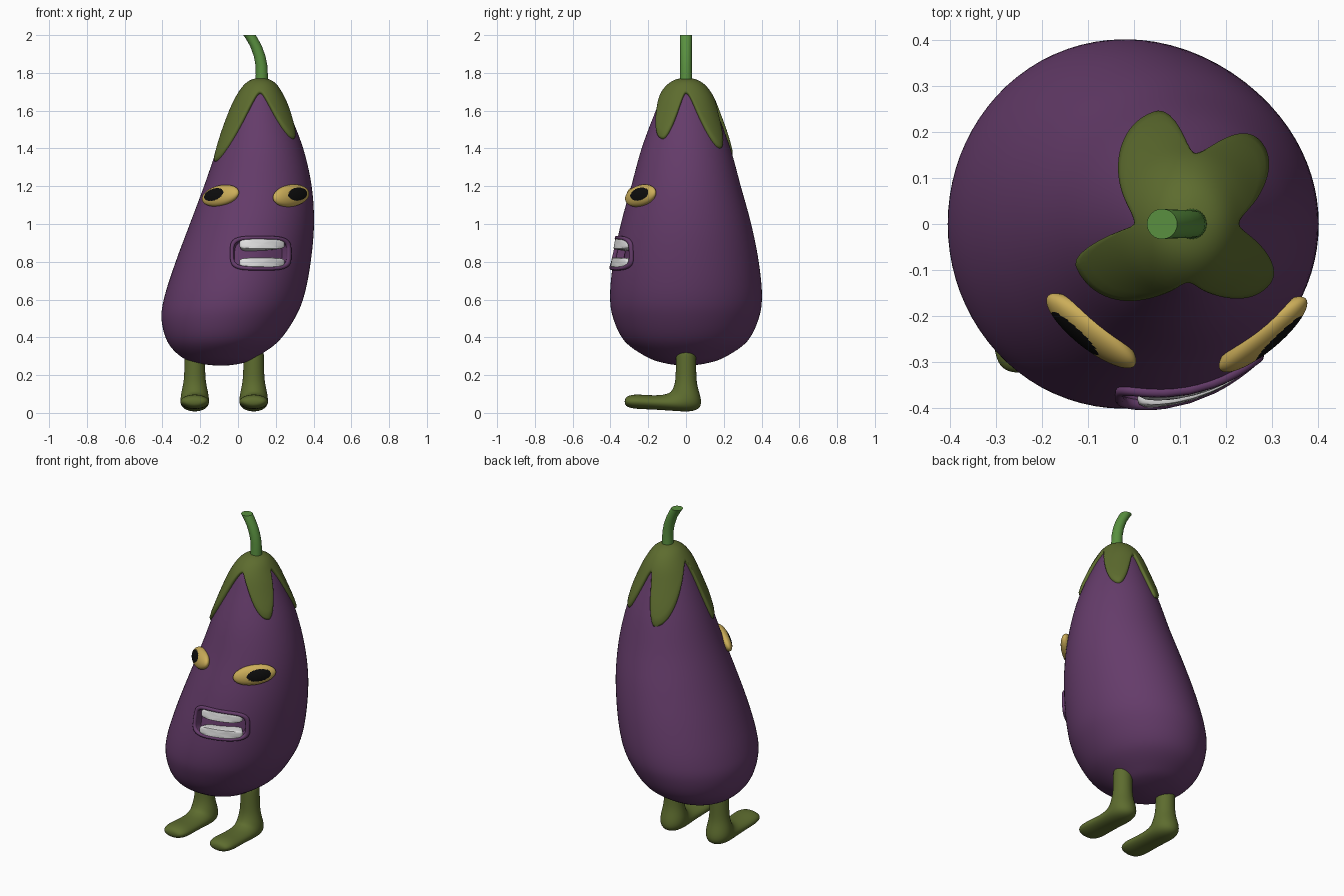
import bpy, bmesh
from math import sin, cos, pi, acos, radians
from mathutils import Vector, Matrix

cube = bpy.data.objects.get("Cube")
if cube:
    bpy.data.objects.remove(cube)


def material(name, rgb):
    m = bpy.data.materials.new(name)
    m.use_nodes = True
    m.diffuse_color = (*rgb, 1)
    bsdf = next(n for n in m.node_tree.nodes if n.type == 'BSDF_PRINCIPLED')
    bsdf.inputs["Base Color"].default_value = (*rgb, 1)
    bsdf.inputs["Roughness"].default_value = 0.6
    return m


PURPLE = material("aubergine purple", (0.13, 0.045, 0.145))
OLIVE = material("olive green", (0.11, 0.15, 0.028))
GREEN = material("stem green", (0.10, 0.28, 0.05))
YELLOW = material("eye yellow", (0.60, 0.42, 0.10))
BLACK = material("pupil black", (0.004, 0.004, 0.004))
WHITE = material("tooth white", (0.75, 0.75, 0.75))


def finish(name, bm, *mats):
    bmesh.ops.recalc_face_normals(bm, faces=bm.faces)
    mesh = bpy.data.meshes.new(name)
    bm.to_mesh(mesh)
    bm.free()
    for m in mats:
        mesh.materials.append(m)
    ob = bpy.data.objects.new(name, mesh)
    bpy.context.collection.objects.link(ob)
    return ob


def smooth(ob, angle=40):
    bpy.ops.object.select_all(action='DESELECT')
    ob.select_set(True)
    bpy.context.view_layer.objects.active = ob
    bpy.ops.object.shade_smooth_by_angle(angle=radians(angle))
    return ob


def loft(name, rings, mat, first=True, last=True, closed=False):
    """Skin a list of rings with equal point counts."""
    bm = bmesh.new()
    rows = [[bm.verts.new(p) for p in r] for r in rings]
    pairs = list(zip(rows, rows[1:])) + ([(rows[-1], rows[0])] if closed else [])
    for a, b in pairs:
        for i in range(len(a)):
            j = (i + 1) % len(a)
            bm.faces.new((a[i], a[j], b[j], b[i]))
    if first and not closed:
        bm.faces.new(rows[0])
    if last and not closed:
        bm.faces.new(rows[-1])
    return finish(name, bm, mat)


# Body profile: height, left edge, right edge, half depth
PROFILE = [
    (.25, -.09, -.09, 0), (.265, -.22, .03, .12), (.30, -.305, .105, .215),
    (.38, -.375, .215, .325), (.50, -.405, .30, .385), (.62, -.388, .35, .402),
    (.80, -.33, .385, .385), (1.0, -.255, .402, .345), (1.2, -.18, .39, .29),
    (1.4, -.11, .345, .235), (1.58, -.04, .275, .168), (1.68, .01, .225, .125),
    (1.74, .06, .18, .07), (1.757, .12, .12, 0)]
KEYS = [Vector((z, (a + b) / 2, (b - a) / 2, d)) for z, a, b, d in PROFILE]
TOP = len(KEYS) - 1
# Mirrored end keys keep both poles round
ghost = lambda k: Vector((k[0], k[1], -k[2], -k[3]))
KEYS = [ghost(KEYS[1])] + KEYS + [ghost(KEYS[-2])]


def section(t):
    i = min(int(t), TOP - 1)
    f = t - i
    a, b, c, d = KEYS[i:i + 4]
    return b + f * .5 * (c - a + f * (2 * a - 5 * b + 4 * c - d + f * (3 * (b - c) + d - a)))


def surface(th, t):
    z, cx, rx, ry = section(t)
    return Vector((cx + rx * cos(th), ry * sin(th), z))


def raised(th, t, off):
    e = .01
    n = (surface(th + e, t) - surface(th - e, t)).cross(surface(th, min(t + e, TOP)) - surface(th, t - e))
    return surface(th, t) + n.normalized() * off


def level(z):
    lo, hi = 0, TOP
    for _ in range(30):
        mid = (lo + hi) / 2
        lo, hi = (mid, hi) if section(mid)[0] < z else (lo, mid)
    return lo


def on_front(x, z, off):
    t = level(z)
    _, cx, rx, _ = section(t)
    return raised(-acos(max(-1, min(1, (x - cx) / rx))), t, off)


def circle(n):
    return [2 * pi * i / n for i in range(n)]


STEPS = 6
body = loft("body", [[surface(th, max(.03, min(TOP - .03, k / STEPS))) for th in circle(80)]
                     for k in range(TOP * STEPS + 1)], PURPLE)


# Mouth pieces are rounded rectangles wrapped on the front of the body
def outline(cx, cz, a, b, scale, grow, off, n=56):
    pts = []
    for u in circle(n):
        c, s = cos(u), sin(u)
        x = (a * scale + grow) * abs(c) ** .5 * (1 if c > 0 else -1)
        z = (b * scale + grow) * abs(s) ** .5 * (1 if s > 0 else -1)
        pts.append(on_front(cx + x, cz + z, off))
    return pts


MOUTH = (.118, .845, .145, .077)
cutter = loft("mouth_cutter", [outline(*MOUTH, s, 0, o) for s, o in (
    (.2, -.05), (.7, -.05), (1, -.045), (1, .05), (.7, .06), (.2, .06))], PURPLE)
cutter.hide_render = True
cut = body.modifiers.new("mouth_cut", 'BOOLEAN')
cut.operation, cut.object, cut.solver = 'DIFFERENCE', cutter, 'EXACT'
bpy.context.view_layer.objects.active = body
bpy.ops.object.modifier_apply(modifier=cut.name)
bpy.data.objects.remove(cutter)
smooth(body)

smooth(loft("lips", [outline(*MOUTH, 1, .004 + .010 * cos(u), .004 + .012 * sin(u))
                     for u in circle(10)], PURPLE, closed=True), 80)
for name, z, h in (("upper_teeth", .893, .028), ("lower_teeth", .796, .026)):
    smooth(loft(name, [outline(.127, z, .12, h, s, 0, o) for s, o in (
        (1, -.052), (1, -.002), (.97, .006), (.88, .011), (.5, .012), (.1, .012))], WHITE), 50)

# Leafy cap: angle and height of each lobe tip and each notch
EDGE = [(-160, 1.33), (-90, 1.69), (-34, 1.45), (0, 1.69),
        (50, 1.40), (84, 1.64), (106, 1.36), (180, 1.68), (200, 1.33)]


def edge_height(deg):
    for (a, za), (b, zb) in zip(EDGE, EDGE[1:]):
        if a <= deg <= b:
            return za + (zb - za) * (1 - cos(pi * (deg - a) / (b - a))) / 2


COLS, ROWS = 144, 16
lows = [(radians(d), level(edge_height(d))) for d in (-160 + 360 * i / COLS for i in range(COLS))]
steps = [(0, -.012), (0, .006), (.015, .013)] + [(k / ROWS, .016) for k in range(1, ROWS + 1)]
smooth(loft("leaf_cap", [[raised(th, lo + (TOP - .06 - lo) * s, off) for th, lo in lows]
                         for s, off in steps], OLIVE, first=False), 60)

# Bent stem
STEM = [(1.74, .125, .034), (1.79, .126, .032), (1.84, .124, .031), (1.89, .114, .031),
        (1.94, .096, .031), (1.98, .074, .032), (2.0, .061, .033)]
smooth(loft("stem", [[(x + r * cos(u), r * sin(u), z) for u in circle(24)]
                     for z, x, r in STEM], GREEN))


# Eyes: flattened ellipsoids lying on the skin, pupil faces chosen by an ellipse
def eye(name, x, shift):
    centre = on_front(x, 1.15, 0)
    n = (on_front(x, 1.15, 1) - centre).normalized()
    u = Vector((0, 0, 1)).cross(n).normalized()
    u = Matrix.Rotation(radians(8), 3, n) @ u
    v = n.cross(u)
    bm = bmesh.new()
    bmesh.ops.create_uvsphere(bm, u_segments=72, v_segments=48, radius=1)
    bmesh.ops.scale(bm, vec=(.122, .058, .036), verts=bm.verts)
    for f in bm.faces:
        c = f.calc_center_median()
        if c.z > 0 and ((c.x - shift) / .068) ** 2 + (c.y / .035) ** 2 < 1:
            f.material_index = 1
    basis = Matrix((u, v, n)).transposed()
    bmesh.ops.transform(bm, matrix=Matrix.Translation(centre) @ basis.to_4x4(), verts=bm.verts)
    smooth(finish(name, bm, YELLOW, BLACK))


eye("right_eye", -.093, -.024)
eye("left_eye", .281, .024)

# Legs and feet: rear/bottom point, front/top point, half width of each ring
LEG = [(.05, .34, -.05, .34, .052), (.055, .31, -.055, .31, .056), (.055, .2, -.055, .2, .056),
       (.06, .14, -.06, .155, .063), (.082, .08, -.072, .125, .074),
       (.084, .025, -.085, .108, .078), (.03, .002, -.11, .1, .076),
       (-.09, .012, -.135, .094, .073), (-.19, .018, -.2, .094, .077),
       (-.27, .02, -.265, .1, .08), (-.315, .03, -.31, .092, .066), (-.325, .05, -.325, .072, .035)]
for name, x in (("right_leg", -.229), ("left_leg", .083)):
    rings = []
    for yb, zb, yf, zf, w in LEG:
        a, b = Vector((x, yb, zb)), Vector((x, yf, zf))
        rings.append([(a + b) / 2 + (a - b) / 2 * cos(u) + Vector((w * sin(u), 0, 0))
                      for u in circle(16)])
    leg = smooth(loft(name, rings, OLIVE), 180)
    sub = leg.modifiers.new("rounding", 'SUBSURF')
    sub.levels = sub.render_levels = 2
